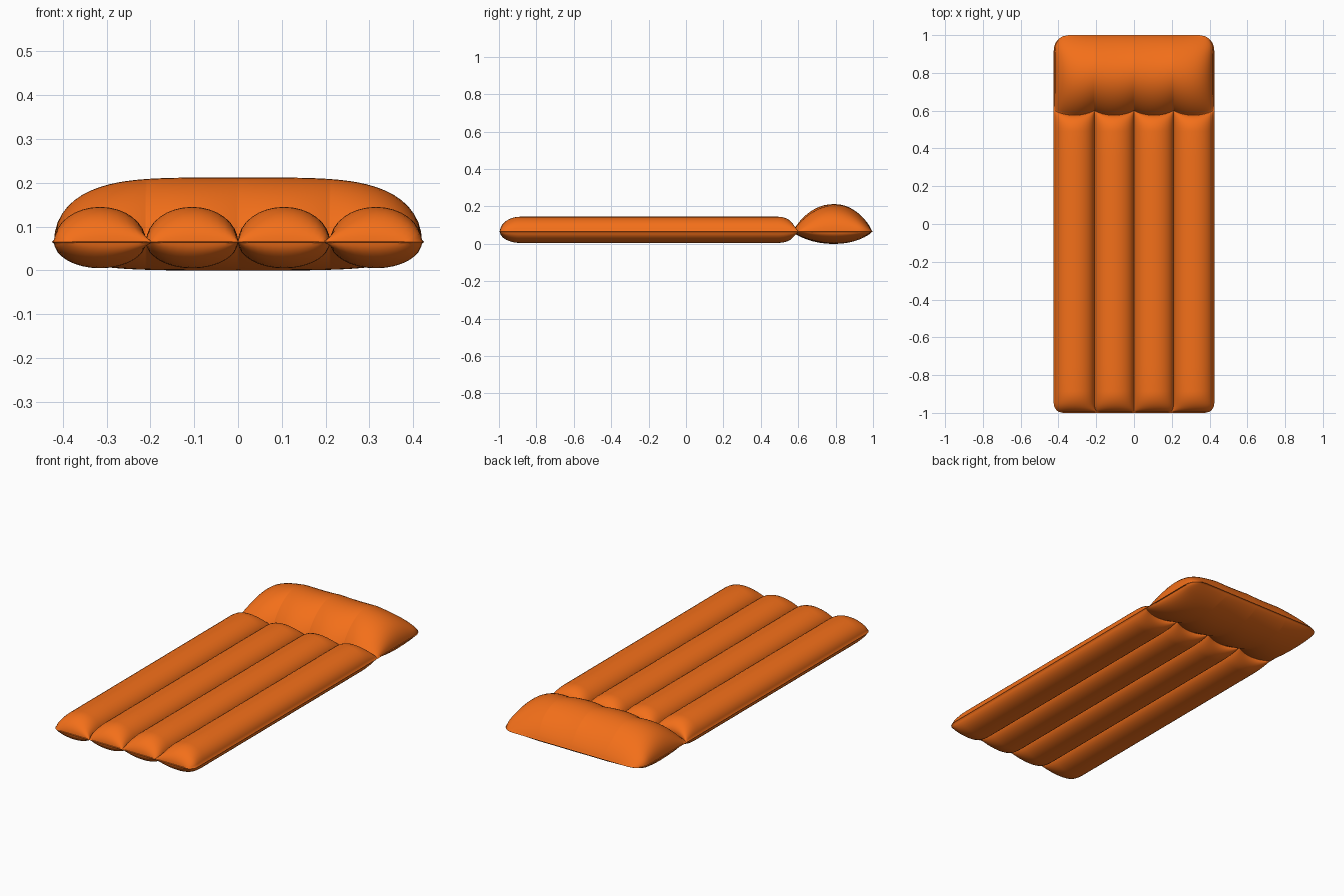
import bpy, bmesh
from math import sin, cos, pi, sqrt, radians

if "Cube" in bpy.data.objects:
    bpy.data.objects.remove(bpy.data.objects["Cube"])

W, RIM = 0.42, 0.005            # inflated half width, welded rim width
SEAM_Z = 0.065                  # height of the welded seam
Y0, VALLEY, Y1 = -0.995, 0.60, 0.995
CAP, BACK_CAP = 0.11, 0.11      # rounded tube ends
TUBES = 4


def tube_profile(s):
    """Row of elliptical tubes across the width, s in -1..1."""
    t = ((s + 1) / 2 * TUBES) % 1.0 * 2 - 1
    return sqrt(max(0.0, 1 - t * t))


def half_width(y):
    """Plan outline with rounded corners."""
    r = 0.05 if y < 0 else 0.08
    d = min(r, 1 - abs(y))
    full = W + RIM
    return (full - r + sqrt(max(0.0, r * r - (r - d) ** 2))) * W / full


# columns: cosine spacing inside each tube, plus the rim on both sides
cols = [-1 - RIM / W]
for i in range(TUBES):
    cols += [-1 + (2 * i + 1 - cos(pi * k / 16)) / TUBES for k in range(16)]
cols += [1.0, 1 + RIM / W]

# rows: (base y, tube end factor, pillow parameter or None, valley shift weight)
rows = [(-1.0, 0, None, 0)]
for k in range(11):
    a = pi / 2 * k / 10
    rows.append((Y0 + CAP * (1 - cos(a)), sin(a), None, 0))
for k in range(1, 10):
    rows.append((Y0 + CAP + (VALLEY - BACK_CAP - Y0 - CAP) * k / 10, 1, None, 0))
for k in range(11):
    a = pi / 2 * k / 10
    rows.append((VALLEY - BACK_CAP * (1 - sin(a)), 0.14 + 0.86 * cos(a), None, k / 10))
for k in range(1, 31):
    q = (1 - cos(pi * k / 30)) / 2
    rows.append((VALLEY + (Y1 - VALLEY) * q, 0, q, 1 - q))
rows.append((1.0, 0, None, 0))


def point(row, s, side):
    y, end, q, shift = row
    rim = abs(s) > 1 or abs(y) >= 1
    g = 0 if abs(s) >= 1 else tube_profile(s)
    x = s * half_width(y)
    if rim:
        h = 0
    elif q is None:
        h = (0.08 if side > 0 else 0.06) * end * max(g, 0.06)
    else:
        t = 2 * q - 1
        p = max(0.0, 1 - t * t) ** 0.8 * max(0.0, 1 - abs(s) ** 4.4) ** 0.48
        v = 0.14 * g * (1 - q)
        h = sqrt(((0.147 if side > 0 else 0.065) * p) ** 2
                 + ((0.08 if side > 0 else 0.06) * v) ** 2)
    if not rim:
        h = max(h, 0.0015)
    # the pillow bulges towards the middle of every tube
    y -= 0.025 * shift * g * g
    return (x, y, SEAM_Z + side * h)


# air mattress: upper and lower skins welded at the rim
bm = bmesh.new()
for side in (1, -1):
    grid = [[bm.verts.new(point(r, s, side)) for s in cols] for r in rows]
    for j in range(len(rows) - 1):
        for i in range(len(cols) - 1):
            f = [grid[j][i], grid[j][i + 1], grid[j + 1][i + 1], grid[j + 1][i]]
            bm.faces.new(f if side > 0 else f[::-1])
bmesh.ops.remove_doubles(bm, verts=bm.verts, dist=0.00005)
mesh = bpy.data.meshes.new("air_mattress")
bm.to_mesh(mesh)
bm.free()
mattress = bpy.data.objects.new("air_mattress", mesh)
bpy.context.collection.objects.link(mattress)

# orange vinyl
vinyl = bpy.data.materials.new("orange_vinyl")
vinyl.diffuse_color = (0.9, 0.16, 0.01, 1)
vinyl.use_nodes = True
vinyl.node_tree.nodes["Principled BSDF"].inputs["Base Color"].default_value = vinyl.diffuse_color
mesh.materials.append(vinyl)

bpy.context.view_layer.objects.active = mattress
mattress.select_set(True)
bpy.ops.object.shade_smooth_by_angle(angle=radians(50))
